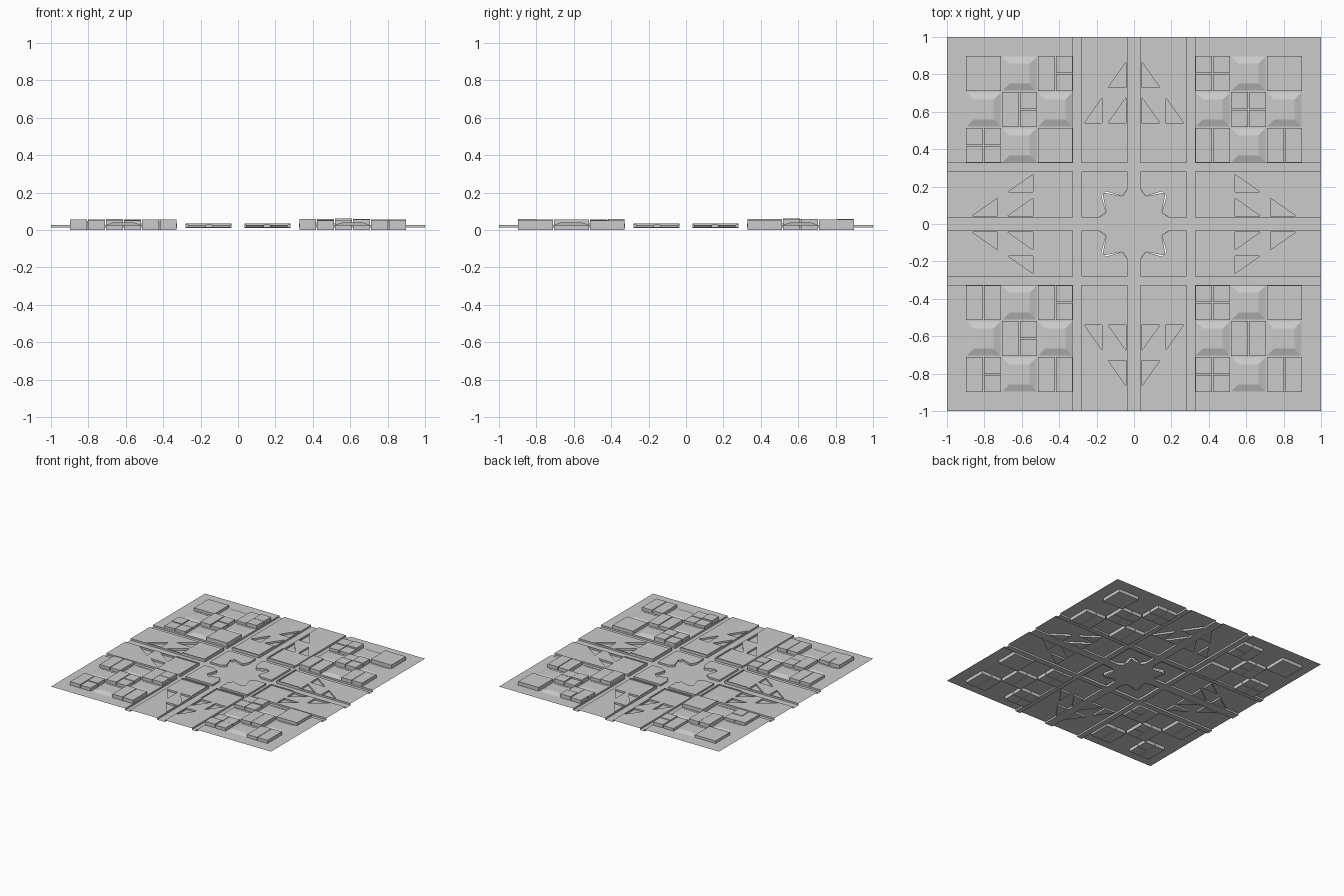
import bpy, bmesh, random
from math import sin, cos, radians
from mathutils import Matrix, Vector

if "Cube" in bpy.data.objects:
    bpy.data.objects.remove(bpy.data.objects["Cube"])
random.seed(4)

grey = bpy.data.materials.new("pale_grey")
grey.use_nodes = True
grey.diffuse_color = (0.6, 0.6, 0.6, 1)
grey.node_tree.nodes["Principled BSDF"].inputs["Base Color"].default_value = (0.6, 0.6, 0.6, 1)

FLOOR, TOP, RAISED = 0.013, 0.027, 0.035
ROAD, IN, OUT = 0.035, 0.28, 0.325     # half width of middle road, side road edges


def finish(bm, name):
    mesh = bpy.data.meshes.new(name)
    bmesh.ops.remove_doubles(bm, verts=bm.verts, dist=0.0001)
    bm.to_mesh(mesh)
    bm.free()
    mesh.materials.append(grey)
    ob = bpy.data.objects.new(name, mesh)
    bpy.context.collection.objects.link(ob)
    return ob


def poly(bm, pts, z):
    face = bm.faces.new([bm.verts.new((x, y, z)) for x, y in pts])
    face.normal_update()
    if face.normal.z < 0:
        face.normal_flip()
    return face


def rect(x0, y0, x1, y1):
    return [(x0, y0), (x1, y0), (x1, y1), (x0, y1)]


def walls(bm, pts, lo, hi, inward=False):
    """Upright walls along a loop, left open on the tile's outer border."""
    area = sum(a[0] * b[1] - b[0] * a[1] for a, b in zip(pts, pts[1:] + pts[:1]))
    if (area < 0) != inward:
        pts = pts[::-1]
    for a, b in zip(pts, pts[1:] + pts[:1]):
        if any(abs(a[i]) > 0.99 and abs(b[i]) > 0.99 for i in (0, 1)):
            continue
        bm.faces.new([bm.verts.new(p) for p in
                      ((*a, lo), (*b, lo), (*b, hi), (*a, hi))])


def deck(bm, outline, holes=()):
    """Flat sheet with sunken holes."""
    edges = []
    for loop in (outline, *holes):
        vs = [bm.verts.new((x, y, TOP)) for x, y in loop]
        edges += [bm.edges.new((a, b)) for a, b in zip(vs, vs[1:] + vs[:1])]
    bmesh.ops.triangle_fill(bm, edges=edges, use_beauty=True, normal=(0, 0, 1))
    walls(bm, outline, FLOOR, TOP)
    for hole in holes:
        walls(bm, hole, FLOOR, TOP, True)
        poly(bm, hole, FLOOR)


def box(bm, x0, y0, x1, y1, z0, z1, taper=0.0):
    """Box or truncated pyramid."""
    verts = bmesh.ops.create_cube(bm, size=1)["verts"]
    for v in verts:
        t = taper if v.co.z > 0 else 0
        v.co = Vector(((x0 + t if v.co.x < 0 else x1 - t),
                       (y0 + t if v.co.y < 0 else y1 - t),
                       (z1 if v.co.z > 0 else z0)))


# Sunken roads: three each way
bm = bmesh.new()
for a, b in ((-OUT, -IN), (-ROAD, ROAD), (IN, OUT)):
    poly(bm, rect(a, -1, b, 1), FLOOR)
    poly(bm, rect(-1, a, 1, b), FLOOR)
finish(bm, "sunken_roads")

# Star-shaped plaza floor
bm = bmesh.new()
star = [(r * cos(radians(a)), r * sin(radians(a)))
        for k in range(8) for a, r in ((45 * k, 0.24), (45 * k + 22.5, 0.16))]
poly(bm, star, FLOOR - 0.003)
finish(bm, "star_floor")

# Four raised plates around the star, with a blunt star notch
bm = bmesh.new()
notch = [(0.19, ROAD), star[1], (0.175, 0.15), (0.15, 0.175), star[3], (ROAD, 0.19)]
for sx in (-1, 1):
    for sy in (-1, 1):
        pts = [(x * sx, y * sy) for x, y in [(ROAD, IN), (IN, IN), (IN, ROAD)] + notch]
        walls(bm, pts, FLOOR - 0.003, TOP)
        face = poly(bm, pts, TOP)
        bmesh.ops.inset_region(bm, faces=[face], thickness=0.007, depth=RAISED - TOP)
finish(bm, "centre_plates")

# Arm decks with sunken triangles and an L-shaped kerb
corners = ((ROAD + 0.008, 0.73), (ROAD + 0.008, 0.54), (0.17, 0.54))
for turn, side in enumerate(("back", "left", "front", "right")):
    bm = bmesh.new()
    for s in (-1, 1):
        tris = [[(s * x, y), (s * (x + 0.095), y), (s * x, y + 0.135)] for x, y in corners]
        deck(bm, [(s * x, y) for x, y in rect(ROAD, OUT, IN, 1)], tris)
        x0, x1 = sorted((s * ROAD, s * IN))
        box(bm, x0, OUT, x1, OUT + 0.01, TOP, RAISED)
        x0, x1 = sorted((s * ROAD, s * (ROAD + 0.007)))
        box(bm, x0, OUT, x1, 0.53, TOP, RAISED)
    bmesh.ops.rotate(bm, verts=bm.verts, matrix=Matrix.Rotation(radians(90 * turn), 3, "Z"))
    finish(bm, side + "_arm_deck")

# How a block cell splits: whole, halves, half with two quarters, quarters
L, R, A = (0, 0, .5, 1), (.5, 0, 1, 1), (0, 0, 1, 1)
RQ = [(.5, 0, 1, .5), (.5, .5, 1, 1)]
LQ = [(0, 0, .5, .5), (0, .5, .5, 1)]
SPLIT = {"W": [A], "V": [L, R], "H": [L] + RQ, "Q": LQ + RQ}
CELL = 0.1915

# Corner quarters; cells listed lower left, lower right, centre, upper left, upper right
QUARTERS = {(-1, 1): "QWHWH", (1, 1): "VVQQW", (-1, -1): "HVHVH", (1, -1): "QVVQW"}
for (sx, sy), kinds in QUARTERS.items():
    label = ("back" if sy > 0 else "front") + ("_left" if sx > 0 else "_right")
    bm = bmesh.new()
    deck(bm, [(sx * x, sy * y) for x, y in rect(OUT, OUT, 1, 1)])
    finish(bm, label + "_quarter_deck")

    ox = OUT if sx > 0 else -OUT - 3 * CELL
    oy = OUT if sy > 0 else -OUT - 3 * CELL
    bm = bmesh.new()
    for kind, (i, j) in zip(kinds, ((0, 0), (2, 0), (1, 1), (0, 2), (2, 2))):
        x, y = ox + i * CELL, oy + j * CELL
        high = random.uniform(0.052, 0.06)
        for a, b, c, d in SPLIT[kind]:
            g = 0.0025
            box(bm, x + a * CELL + g, y + b * CELL + g, x + c * CELL - g, y + d * CELL - g,
                0, high + random.uniform(-0.008, 0.003))
    finish(bm, label + "_blocks")

    # Low sloped mounds between the blocks
    bm = bmesh.new()
    for i, j in ((1, 0), (0, 1), (2, 1), (1, 2)):
        x, y = ox + i * CELL, oy + j * CELL
        box(bm, x, y, x + CELL, y + CELL, TOP - 0.002, 0.041, 0.042)
    finish(bm, label + "_mounds")
